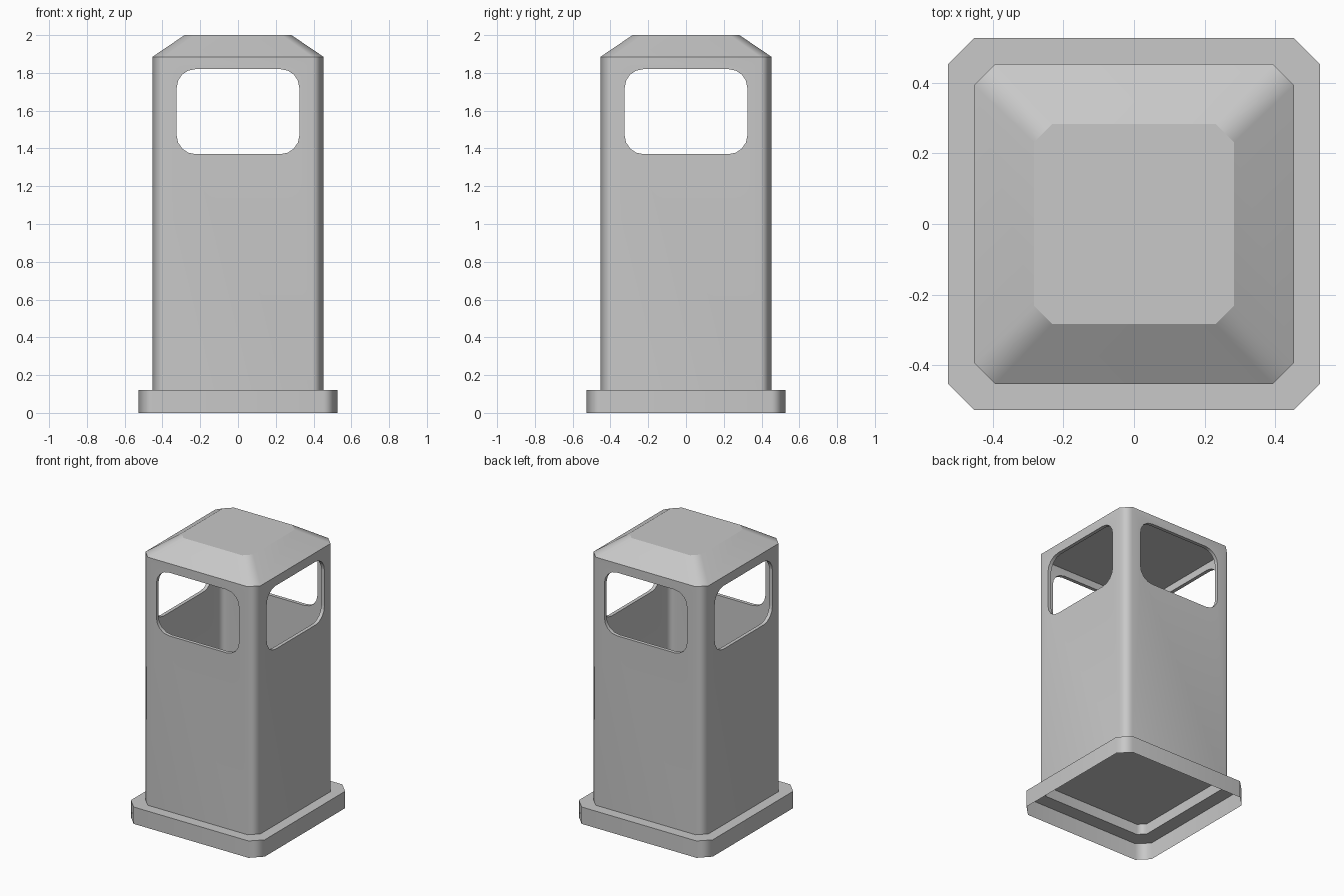
import bpy, bmesh, math
from mathutils import Matrix

cube = bpy.data.objects.get("Cube")
if cube:
    bpy.data.objects.remove(cube)

grey = bpy.data.materials.new("plain_grey")
grey.use_nodes = True
colour = (0.58, 0.58, 0.58, 1)
grey.diffuse_color = colour
grey.node_tree.nodes["Principled BSDF"].inputs["Base Color"].default_value = colour


def finish(bm, name):
    mesh = bpy.data.meshes.new(name)
    bm.to_mesh(mesh)
    bm.free()
    mesh.materials.append(grey)
    obj = bpy.data.objects.new(name, mesh)
    bpy.context.collection.objects.link(obj)
    return obj


def octagon(bm, half, cut, z):
    """Ring of vertices: a square with its corners cut off."""
    a, b = half, half - cut
    pts = [(a, -b), (a, b), (b, a), (-b, a), (-a, b), (-a, -b), (-b, -a), (b, -a)]
    return [bm.verts.new((x, y, z)) for x, y in pts]


def loft(name, rings, cap_start=False, cap_end=False, closed=False):
    bm = bmesh.new()
    loops = [octagon(bm, *r) for r in rings]
    pairs = list(zip(loops, loops[1:]))
    if closed:
        pairs.append((loops[-1], loops[0]))
    for lo, hi in pairs:
        for i in range(8):
            j = (i + 1) % 8
            bm.faces.new((lo[i], lo[j], hi[j], hi[i]))
    if cap_start:
        bm.faces.new(loops[0][::-1])
    if cap_end:
        bm.faces.new(loops[-1])
    return finish(bm, name)


def activate(obj):
    bpy.ops.object.select_all(action="DESELECT")
    obj.select_set(True)
    bpy.context.view_layer.objects.active = obj


def smooth(obj, sharp_height=None):
    activate(obj)
    bpy.ops.object.shade_smooth_by_angle(angle=math.radians(50))
    if sharp_height is not None:
        verts = obj.data.vertices
        for e in obj.data.edges:
            if all(verts[v].co.z > sharp_height for v in e.vertices):
                e.use_edge_sharp = True
    mod = obj.modifiers.new("even_shading", "WEIGHTED_NORMAL")
    mod.keep_sharp = True


def window_cutter(angle):
    """Rounded block that passes through two opposite walls."""
    bm = bmesh.new()
    bmesh.ops.create_cube(bm, size=1, matrix=Matrix.Diagonal((0.65, 2, 0.45, 1)))
    edges = [e for e in bm.edges if abs(e.verts[0].co.y - e.verts[1].co.y) > 1]
    bmesh.ops.bevel(bm, geom=edges, offset=0.1, segments=4, profile=0.5, affect="EDGES")
    place = Matrix.Translation((0, 0, 1.595)) @ Matrix.Rotation(angle, 4, "Z")
    bmesh.ops.transform(bm, matrix=place, verts=bm.verts)
    cutter = finish(bm, "window_cutter")
    cutter.hide_render = True
    return cutter


# Hollow foot skirt, open underneath
base = loft("base", [(0.527, 0.075, 0), (0.527, 0.075, 0.12), (0.43, 0.05, 0.12)])
smooth(base)

# Thin-walled body with a window in each side
body = loft("body", [(0.453, 0.06, 0.12), (0.453, 0.06, 1.885),
                     (0.428, 0.045, 1.885), (0.428, 0.045, 0.12)], closed=True)
for angle in (0, math.pi / 2):
    cutter = window_cutter(angle)
    mod = body.modifiers.new("window", "BOOLEAN")
    mod.operation = "DIFFERENCE"
    mod.solver = "EXACT"
    mod.object = cutter
    activate(body)
    bpy.ops.object.modifier_apply(modifier=mod.name)
    bpy.data.objects.remove(cutter)
smooth(body)

# Raised floor inside the body
loft("floor", [(0.428, 0.045, 0.195), (0.428, 0.045, 0.205)], cap_start=True, cap_end=True)

# Sloped roof with a flat top and a flat ceiling
roof = loft("roof", [(0.428, 0.045, 1.87), (0.453, 0.06, 1.885), (0.283, 0.052, 2.0)],
            cap_start=True, cap_end=True)
smooth(roof, sharp_height=1.95)
